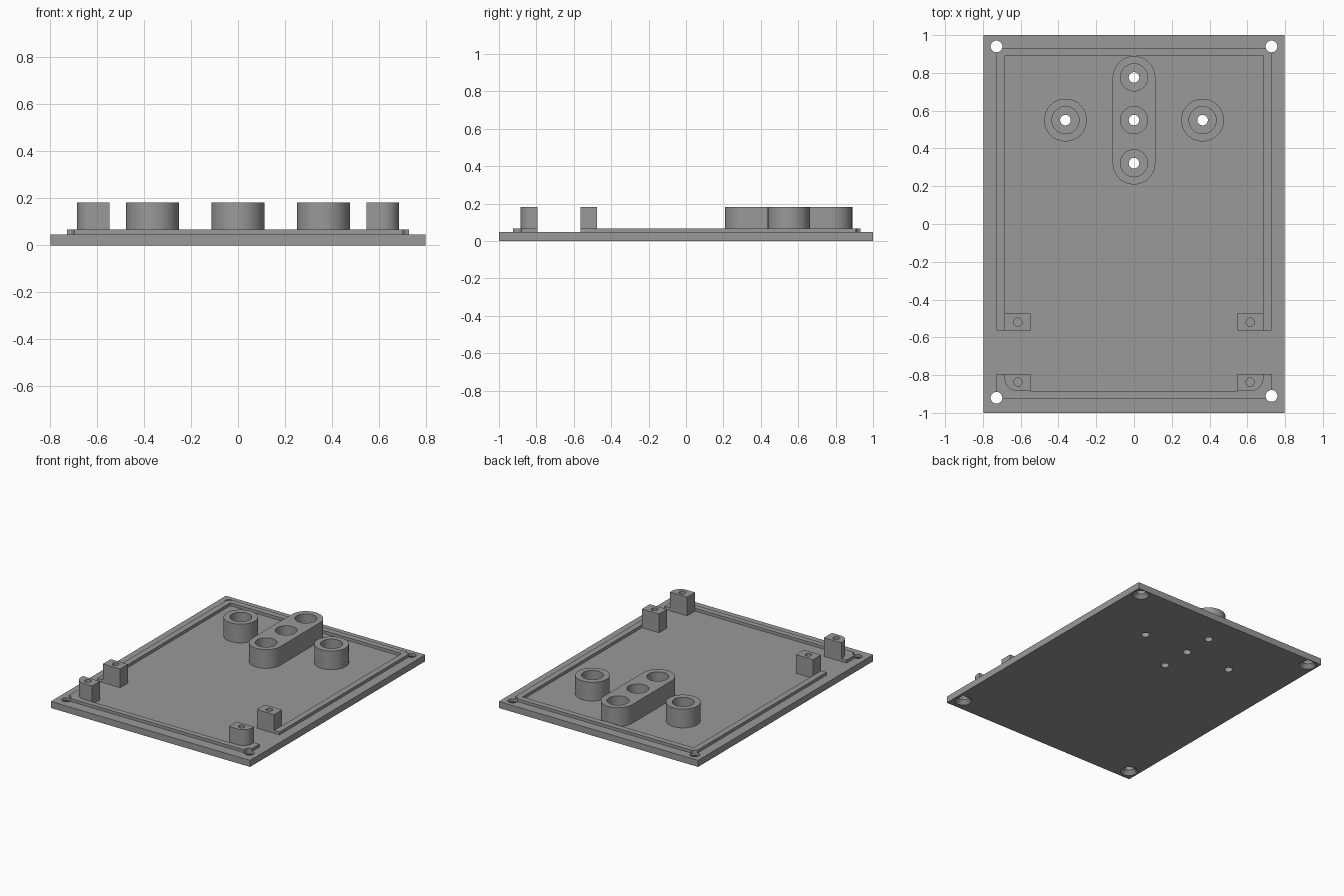
import bpy, bmesh, math

if "Cube" in bpy.data.objects:
    bpy.data.objects.remove(bpy.data.objects["Cube"])

T, RIM, TOP = 0.047, 0.068, 0.182      # plate, rim and post heights
SINK = 0.02                            # added parts start inside the plate

grey = bpy.data.materials.new("grey plastic")
grey.diffuse_color = (0.32, 0.32, 0.32, 1)
grey.use_nodes = True
grey.node_tree.nodes["Principled BSDF"].inputs["Base Color"].default_value = grey.diffuse_color


def prism(name, pts, z0, z1):
    """Extrude a counter-clockwise outline from z0 to z1."""
    bm = bmesh.new()
    face = bm.faces.new([bm.verts.new((x, y, z0)) for x, y in pts])
    ext = bmesh.ops.extrude_face_region(bm, geom=[face])
    bmesh.ops.translate(bm, vec=(0, 0, z1 - z0),
                        verts=[v for v in ext["geom"] if isinstance(v, bmesh.types.BMVert)])
    bmesh.ops.recalc_face_normals(bm, faces=bm.faces)
    me = bpy.data.meshes.new(name)
    bm.to_mesh(me)
    bm.free()
    me.materials.append(grey)
    ob = bpy.data.objects.new(name, me)
    bpy.context.collection.objects.link(ob)
    return ob


def box(name, x0, x1, y0, y1, z0, z1):
    return prism(name, [(x0, y0), (x1, y0), (x1, y1), (x0, y1)], z0, z1)


def arc(x, y, r, a0, a1, n):
    return [(x + r * math.cos(math.radians(a0 + (a1 - a0) * i / n)),
             y + r * math.sin(math.radians(a0 + (a1 - a0) * i / n))) for i in range(n + 1)]


def cyl(name, x, y, r, z0, z1, n=48):
    return prism(name, arc(x, y, r, 0, 360, n)[:-1], z0, z1)


def cone(name, x, y, r0, r1, z0, z1):
    ob = cyl(name, x, y, r0, z0, z1, 32)
    for v in ob.data.vertices:
        if v.co.z > (z0 + z1) / 2:
            v.co.x = x + (v.co.x - x) * r1 / r0
            v.co.y = y + (v.co.y - y) * r1 / r0
    return ob


def combine(base, tool, op):
    tool.hide_render = True
    m = base.modifiers.new(op, 'BOOLEAN')
    m.operation, m.solver, m.object = op, 'EXACT', tool
    bpy.context.view_layer.objects.active = base
    bpy.ops.object.modifier_apply(modifier=m.name)
    bpy.data.objects.remove(tool)


# base plate
cover = box("cover_plate", -0.797, 0.797, -1, 1, 0, T)

# raised locating rim, open at both sides near the front
rim = box("rim", -0.728, 0.728, -0.925, 0.932, SINK, RIM)
combine(rim, box("rim_inside", -0.685, 0.685, -0.885, 0.89, 0, 0.1), 'DIFFERENCE')
combine(rim, box("rim_gap", -0.9, 0.9, -0.795, -0.565, 0, 0.1), 'DIFFERENCE')
combine(cover, rim, 'UNION')

# screw posts: square rear pair, front pair with a rounded outer corner
for s in (-1, 1):
    xa, xb = sorted((s * 0.547, s * 0.685))
    combine(cover, box("rear_post", xa, xb, -0.565, -0.475, SINK, TOP), 'UNION')
    combine(cover, box("post_foot", xa, xb, -0.89, -0.795, SINK, RIM), 'UNION')
    pts = [(0.547, -0.795), (0.547, -0.885)] + arc(0.615, -0.815, 0.07, -90, 0, 12) + [(0.685, -0.795)]
    pts = [(s * x, y) for x, y in pts]
    combine(cover, prism("front_post", pts if s > 0 else pts[::-1], SINK, TOP), 'UNION')
    for y in (-0.52, -0.837):
        combine(cover, cyl("pilot_hole", s * 0.615, y, 0.022, 0.07, 0.3, 24), 'DIFFERENCE')

# round bosses and the long triple boss
for s in (-1, 1):
    combine(cover, cyl("round_boss", s * 0.363, 0.55, 0.113, SINK, TOP), 'UNION')
slot = arc(0, 0.776, 0.113, 0, 180, 24) + arc(0, 0.322, 0.113, 180, 360, 24)
combine(cover, prism("long_boss", slot, SINK, TOP), 'UNION')

# stepped bores through the bosses
for x, y in ((-0.363, 0.55), (0.363, 0.55), (0, 0.776), (0, 0.55), (0, 0.322)):
    combine(cover, cyl("wide_bore", x, y, 0.072, T, 0.3), 'DIFFERENCE')
    combine(cover, cyl("small_bore", x, y, 0.028, -0.1, 0.3, 32), 'DIFFERENCE')

# countersunk corner holes
for x, y in ((-0.728, 0.94), (0.728, 0.94), (-0.728, -0.92), (0.728, -0.91)):
    combine(cover, cyl("corner_hole", x, y, 0.031, -0.1, 0.3, 32), 'DIFFERENCE')
    combine(cover, cone("countersink", x, y, 0.058, 0.03, -0.001, 0.028), 'DIFFERENCE')

# one material, sharp edges kept
cover.data.materials.clear()
cover.data.materials.append(grey)
bpy.ops.object.select_all(action='DESELECT')
cover.select_set(True)
bpy.context.view_layer.objects.active = cover
bpy.ops.object.shade_smooth_by_angle(angle=math.radians(30))
